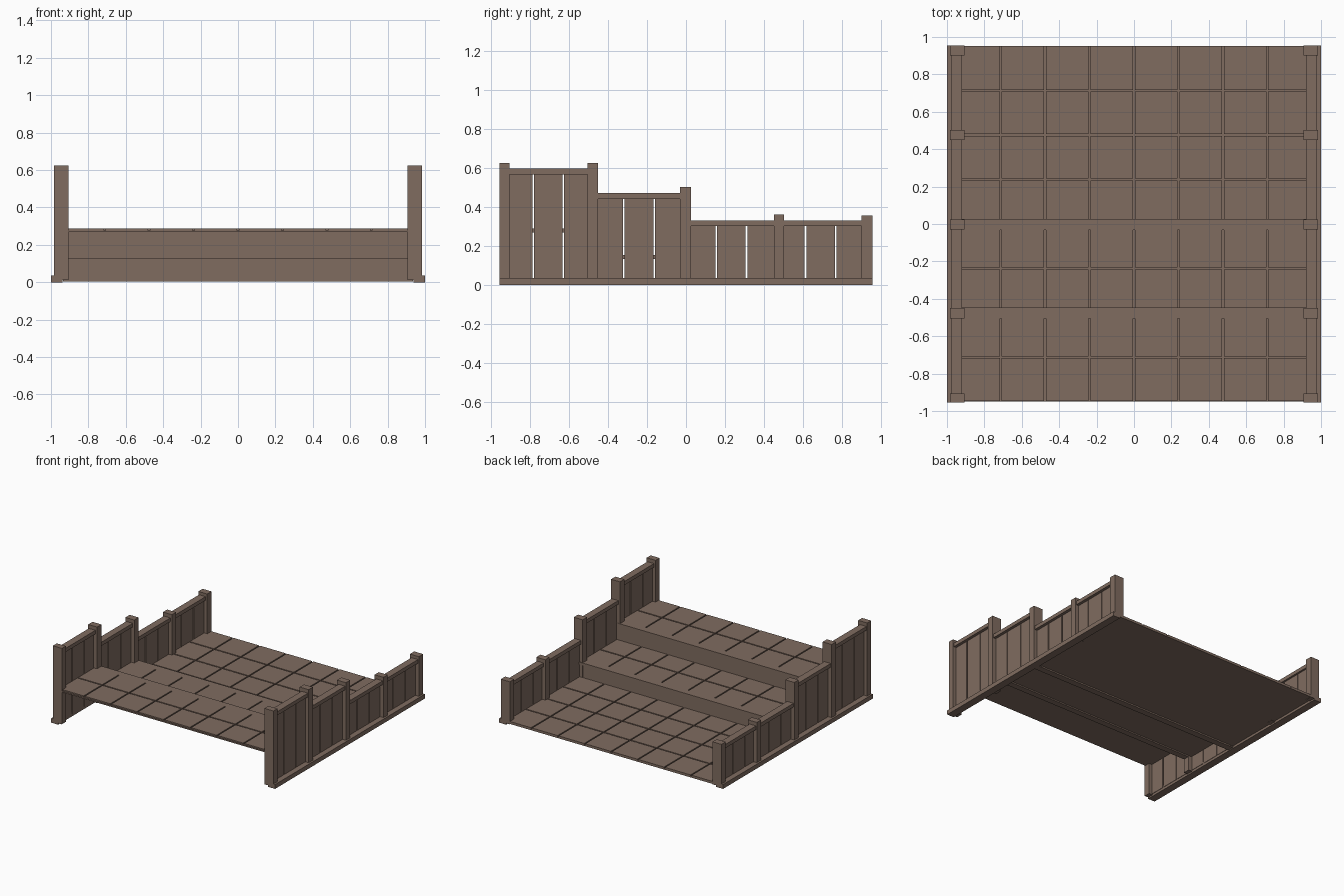
import bpy, bmesh

if "Cube" in bpy.data.objects:
    bpy.data.objects.remove(bpy.data.objects["Cube"])

wood = bpy.data.materials.new("brown_wood")
wood.diffuse_color = (0.215, 0.150, 0.117, 1)
wood.use_nodes = True
wood.node_tree.nodes["Principled BSDF"].inputs["Base Color"].default_value = wood.diffuse_color


def boxes(name, items):
    """One object made of boxes given as (x0, x1, y0, y1, z0, z1)."""
    bm = bmesh.new()
    for x0, x1, y0, y1, z0, z1 in items:
        vs = bmesh.ops.create_cube(bm, size=1)["verts"]
        for v in vs:
            v.co.x = x1 if v.co.x > 0 else x0
            v.co.y = y1 if v.co.y > 0 else y0
            v.co.z = z1 if v.co.z > 0 else z0
    me = bpy.data.meshes.new(name)
    bm.to_mesh(me)
    bm.free()
    me.materials.append(wood)
    ob = bpy.data.objects.new(name, me)
    bpy.context.collection.objects.link(ob)
    return ob


def both(items):
    """Repeat boxes on the left side."""
    return items + [(-b, -a, c, d, e, f) for a, b, c, d, e, f in items]


# posts: y start, y end, height
posts = [(-.955, -.905, .625), (-.505, -.45, .625), (-.03, .025, .5),
         (.45, .503, .36), (.9, .955, .355)]
boxes("posts", both([(.905, .985, a, b, .012, h) for a, b, h in posts]))

# base beams
boxes("base_beams", both([(.938, 1, -.955, .955, 0, .035)]))

# top rails and upright boards in each bay
rails, boards = [], []
bays = [(.595, -.782, -.628), (.47, -.318, -.162), (.33, .155, .31), (.33, .612, .768)]
for i, (top, g1, g2) in enumerate(bays):
    a, b = posts[i][1], posts[i + 1][0]
    rails.append((.92, .978, a, b, top - .03, top))
    cuts = [a, g1, g2, b]
    for j in range(3):
        boards.append((.935, .955, cuts[j] + (.004 if j else 0),
                       cuts[j + 1] - (.004 if j < 2 else 0), .02, top - .02))
boxes("top_rails", both(rails))
boxes("wall_boards", both(boards))

# stepped floors: thin slab with square tiles on top
P, G = .2375, .005
xs = [-.932] + [k * P for k in range(-3, 4)] + [.932]
floors = [("low", .025, .953, .034), ("middle", -.45, -.03, .153), ("high", -.95, -.503, .288)]
for name, y0, y1, z in floors:
    boxes(name + "_floor_slab", [(-.932, .932, y0, y1, z - .02, z - .01)])
    ys = [y0] + [k * P for k in range(-3, 4) if y0 + .06 < k * P < y1 - .06] + [y1]
    tiles = []
    for x0, x1 in zip(xs, xs[1:]):
        for c, d in zip(ys, ys[1:]):
            tiles.append((x0 + (G if x0 > -.9 else 0), x1 - (G if x1 < .9 else 0),
                          c + (G if c != y0 or name == "high" else 0),
                          d - (G if d != y1 else 0), z - .01, z))
    boxes(name + "_floor_tiles", tiles)

# step risers with nosing boards
boxes("step_risers", [(-.935, .935, -.03, .022, .005, .135),
                      (-.935, .935, -.503, -.453, .125, .268)])
boxes("step_nosings", [(-.935, .935, -.031, .028, .133, .153),
                       (-.935, .935, -.504, -.447, .266, .288)])
